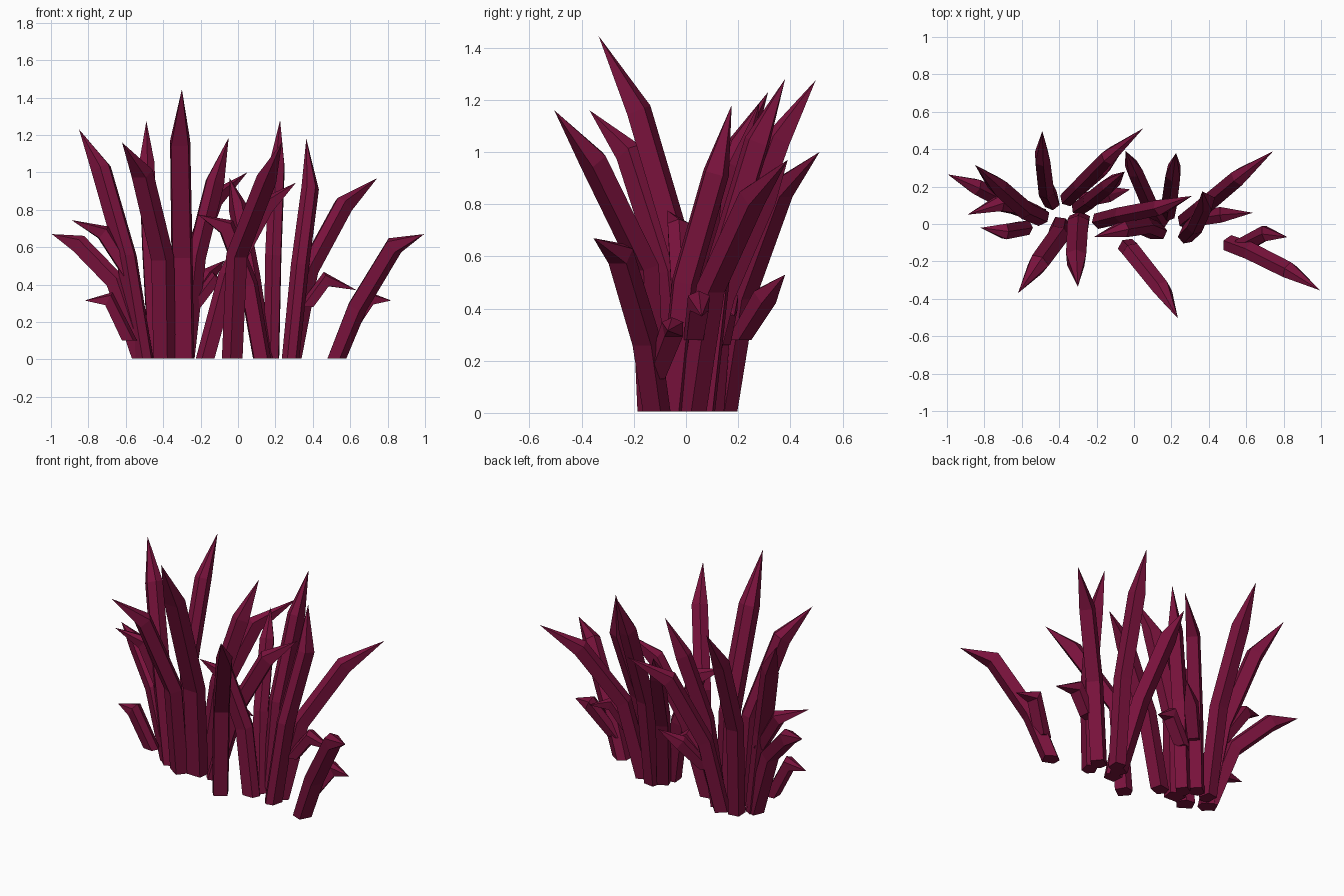
import bpy, bmesh
from mathutils import Vector

mat = bpy.data.materials.new("dark crimson")
mat.diffuse_color = (0.19, 0.006, 0.045, 1)

# Cross-section (side, inward): flat outer back, low ridge on the inner face
SECTION = [(-0.85, -1), (0.85, -1), (1, 0.5), (0, 1), (-1, 0.5)]


def blade(name, path, widths, thick):
    """Faceted blade following path; the last point is a sharp tip."""
    pts = [Vector(p) for p in path]
    lean = pts[-1] - pts[0]
    lean.z = 0
    out = lean.normalized()
    side = Vector((0, 0, 1)).cross(out)
    bm = bmesh.new()
    rings = []
    for i, p in enumerate(pts[:-1]):
        if i == 0:
            inward = -out                      # level cut at the root
        else:
            t = ((pts[i + 1] - p).normalized() + (p - pts[i - 1]).normalized()).normalized()
            inward = side.cross(t).normalized()
            if inward.dot(out) > 0:
                inward = -inward
        w = widths[i]
        rings.append([bm.verts.new(p + side * a * w + inward * b * thick) for a, b in SECTION])
    n = len(SECTION)
    bm.faces.new(rings[0])
    for r0, r1 in zip(rings, rings[1:]):
        for k in range(n):
            bm.faces.new((r0[k], r0[(k + 1) % n], r1[(k + 1) % n], r1[k]))
    tip = bm.verts.new(pts[-1])
    for k in range(n):
        bm.faces.new((rings[-1][k], rings[-1][(k + 1) % n], tip))
    bmesh.ops.recalc_face_normals(bm, faces=bm.faces)
    me = bpy.data.meshes.new(name)
    bm.to_mesh(me)
    bm.free()
    me.materials.append(mat)
    bpy.context.collection.objects.link(bpy.data.objects.new(name, me))


# Long blades: half width, root (x, y), lower bend, upper bend, tip
left_clump = [
    [.046, (-.50, .04), (-.59, .08, .55), (-.725, .20, 1.02), (-.85, .315, 1.23)],
    [.052, (-.39, -.01), (-.40, -.06, .54), (-.51, -.21, 1.0), (-.62, -.37, 1.16)],
    [.040, (-.44, .12), (-.47, .18, .58), (-.49, .35, 1.05), (-.49, .497, 1.275)],
    [.054, (-.29, .02), (-.30, 0, .55), (-.31, -.18, 1.16), (-.30, -.335, 1.445)],
    [.040, (-.29, .09), (-.23, .13, .55), (-.13, .21, .95), (-.05, .28, 1.185)],
    [.040, (-.35, .14), (-.28, .21, .45), (-.135, .36, .86), (.05, .512, 1.0)],
    [.042, (-.18, .02), (-.06, .05, .45), (.14, .09, .82), (.31, .15, .945)],
    [.042, (-.51, .05), (-.65, .10, .42), (-.845, .20, .62), (-.995, .265, .67)],
]
right_clump = [
    [.046, (-.035, -.125), (-.01, -.15, .56), (.15, -.35, .97), (.235, -.505, 1.16)],
    [.040, (.18, .06), (.19, .12, .55), (.21, .27, 1.04), (.225, .38, 1.28)],
    [.040, (.28, -.06), (.33, -.01, .5), (.385, .11, .92), (.365, .175, 1.18)],
    [.044, (.28, .02), (.37, .09, .48), (.56, .25, .83), (.745, .39, .97)],
    [.040, (.14, .02), (.07, .13, .45), (0, .29, .82), (-.045, .39, .97)],
    [.042, (.13, -.04), (.06, -.01, .4), (-.06, -.03, .71), (-.215, -.07, .775)],
    [.045, (.52, -.11), (.63, -.15, .28), (.83, -.25, .61), (.995, -.355, .67)],
]
for clump, paths in (("left", left_clump), ("right", right_clump)):
    for i, (w, root, *rest) in enumerate(paths):
        blade(f"{clump}_blade_{i + 1}", [(*root, 0.005)] + rest, (w, w * 1.05, w), .047)

# Short leaves sprouting from the blades: start, bend, tip
leaves = [
    [(-.57, .08, .44), (-.72, .11, .68), (-.89, .05, .745)],
    [(-.58, -.02, .10), (-.69, -.04, .325), (-.82, -.02, .315)],
    [(-.28, .20, .28), (-.17, .30, .45), (-.07, .38, .53)],
    [(-.26, .13, .26), (-.13, .16, .43), (-.02, .185, .37)],
    [(.36, .03, .28), (.47, .05, .43), (.635, .06, .37)],
    [(.57, -.12, .13), (.70, -.05, .33), (.82, -.07, .315)],
]
for i, path in enumerate(leaves):
    blade(f"side_leaf_{i + 1}", path, (.038, .042), .040)
